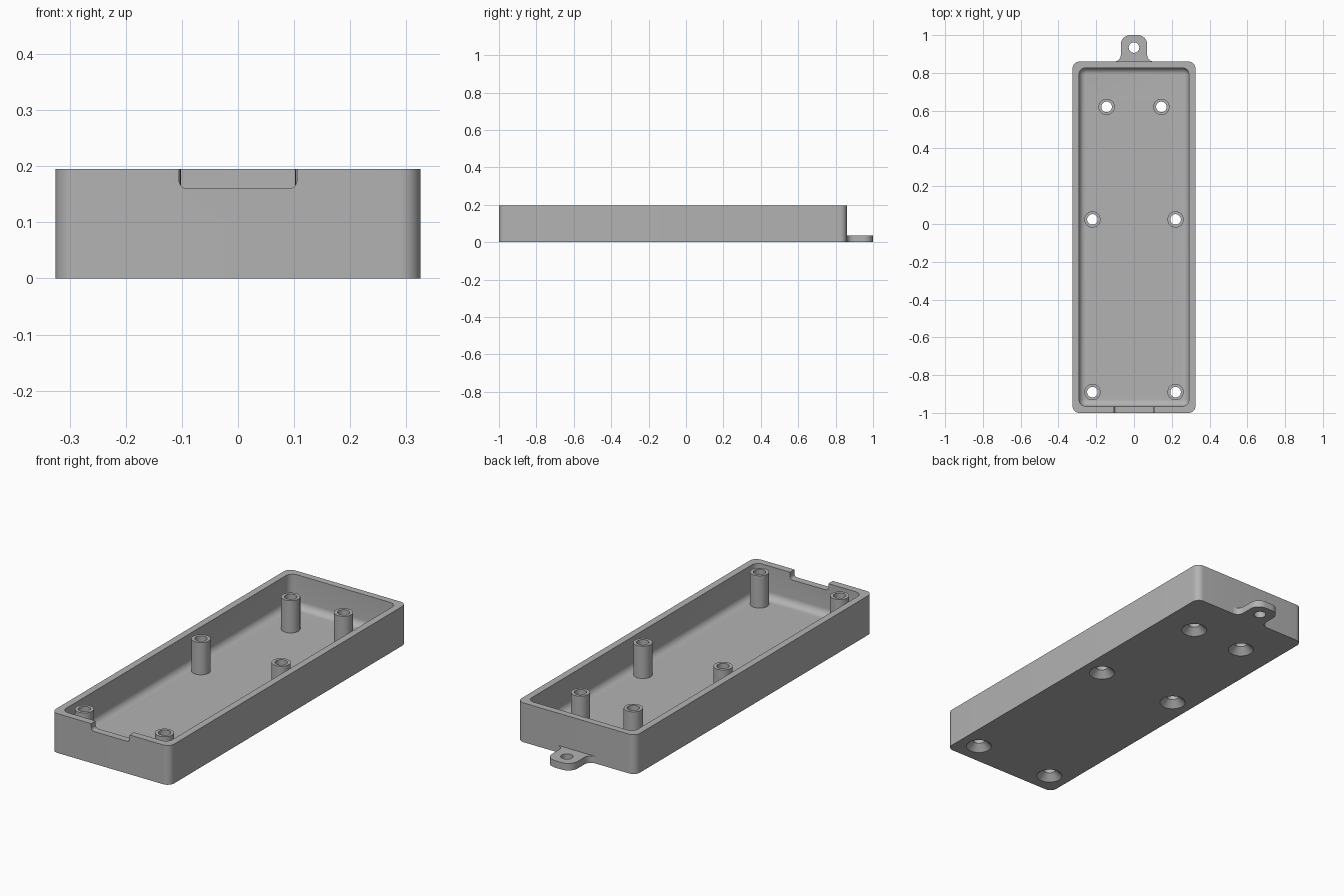
import bpy, bmesh, math

if "Cube" in bpy.data.objects:
    bpy.data.objects.remove(bpy.data.objects["Cube"])

grey = bpy.data.materials.new("plain_grey")
grey.diffuse_color = (0.45, 0.45, 0.45, 1)
grey.use_nodes = True
grey.node_tree.nodes["Principled BSDF"].inputs["Base Color"].default_value = grey.diffuse_color

TOP, FLOOR = 0.195, 0.035
HOLE_R, POST_R = 0.028, 0.043
POSTS = [(s * x, y) for x, y in ((0.145, 0.62), (0.22, 0.024), (0.22, -0.89)) for s in (-1, 1)]


def arc(cx, cy, r, a0, a1, n=10):
    return [(cx + r * math.cos(math.radians(a0 + (a1 - a0) * i / n)),
             cy + r * math.sin(math.radians(a0 + (a1 - a0) * i / n))) for i in range(n + 1)]


def rounded_rect(x, y0, y1, r):
    return (arc(x - r, y1 - r, r, 0, 90) + arc(-x + r, y1 - r, r, 90, 180)
            + arc(-x + r, y0 + r, r, 180, 270) + arc(x - r, y0 + r, r, 270, 360))


def circle(cx, cy, r, n=40):
    return arc(cx, cy, r, 0, 360, n)[:-1]


def loft(name, shells, wrap=False):
    """Each shell is a list of point rings, skinned and capped (or wrapped round)."""
    bm = bmesh.new()
    for rings in shells:
        loops = [[bm.verts.new(p) for p in ring] for ring in rings]
        pairs = list(zip(loops, loops[1:])) + ([(loops[-1], loops[0])] if wrap else [])
        for a, b in pairs:
            for i in range(len(a)):
                j = (i + 1) % len(a)
                bm.faces.new((a[i], a[j], b[j], b[i]))
        if not wrap:
            bm.faces.new(loops[0][::-1])
            bm.faces.new(loops[-1])
    bmesh.ops.recalc_face_normals(bm, faces=bm.faces)
    me = bpy.data.meshes.new(name)
    bm.to_mesh(me)
    bm.free()
    ob = bpy.data.objects.new(name, me)
    bpy.context.collection.objects.link(ob)
    me.materials.append(grey)
    return ob


def at(outline, z):
    return [(x, y, z) for x, y in outline]


def activate(ob):
    bpy.ops.object.select_all(action='DESELECT')
    ob.select_set(True)
    bpy.context.view_layer.objects.active = ob


def cut(ob, cutter):
    activate(ob)
    mod = ob.modifiers.new("cut", 'BOOLEAN')
    mod.operation, mod.solver, mod.object = 'DIFFERENCE', 'EXACT', cutter
    bpy.ops.object.modifier_apply(modifier=mod.name)
    bpy.data.objects.remove(cutter)


def smooth(ob):
    activate(ob)
    bpy.ops.object.shade_smooth_by_angle(angle=math.radians(30))


# Tray body
outer = rounded_rect(0.325, -1, 0.86, 0.036)
tray = loft("tray", [[at(outer, 0), at(outer, TOP)]])

# Cavity with a rounded edge where walls meet floor
R = 0.034
rings = []
for i in range(9):
    a = math.radians(90 * i / 8)
    t = R * (1 - math.sin(a))
    rings.append(at(rounded_rect(0.291 - t, -0.965 + t, 0.827 - t, 0.036 - t),
                    FLOOR + R * (1 - math.cos(a))))
rings.append(at(rounded_rect(0.291, -0.965, 0.827, 0.036), 0.3))
cut(tray, loft("cavity_cutter", [rings]))

# Notch in the front wall
r = 0.015
notch = [(0.105, 0.3), (-0.105, 0.3)] + arc(-0.105 + r, 0.16 + r, r, 180, 270) \
    + arc(0.105 - r, 0.16 + r, r, 270, 360)
cut(tray, loft("notch_cutter", [[[(x, y, z) for x, z in notch] for y in (-1.1, -0.94)]]))

# Countersunk screw holes through the floor
profile = [(0.07, -0.01), (HOLE_R, 0.032), (HOLE_R, 0.1)]
cut(tray, loft("screw_cutter", [[at(circle(x, y, rr), z) for rr, z in profile] for x, y in POSTS]))
smooth(tray)

# Hollow screw posts
tube = [(HOLE_R, FLOOR), (POST_R, FLOOR), (POST_R, TOP), (HOLE_R, TOP)]
posts = loft("screw_posts", [[at(circle(x, y, rr), z) for rr, z in tube] for x, y in POSTS], wrap=True)
smooth(posts)

# Hanging tab with flared root and hole
left = arc(-0.105, 0.895, 0.035, -90, 0) + arc(-0.02, 0.95, 0.05, 180, 90)
outline = left + [(-x, y) for x, y in reversed(left)]
tab = loft("hanging_tab", [[at(outline, 0), at(outline, 0.035)]])
cut(tab, loft("tab_hole_cutter", [[at(circle(0, 0.934, HOLE_R), z) for z in (-0.1, 0.1)]]))
smooth(tab)
